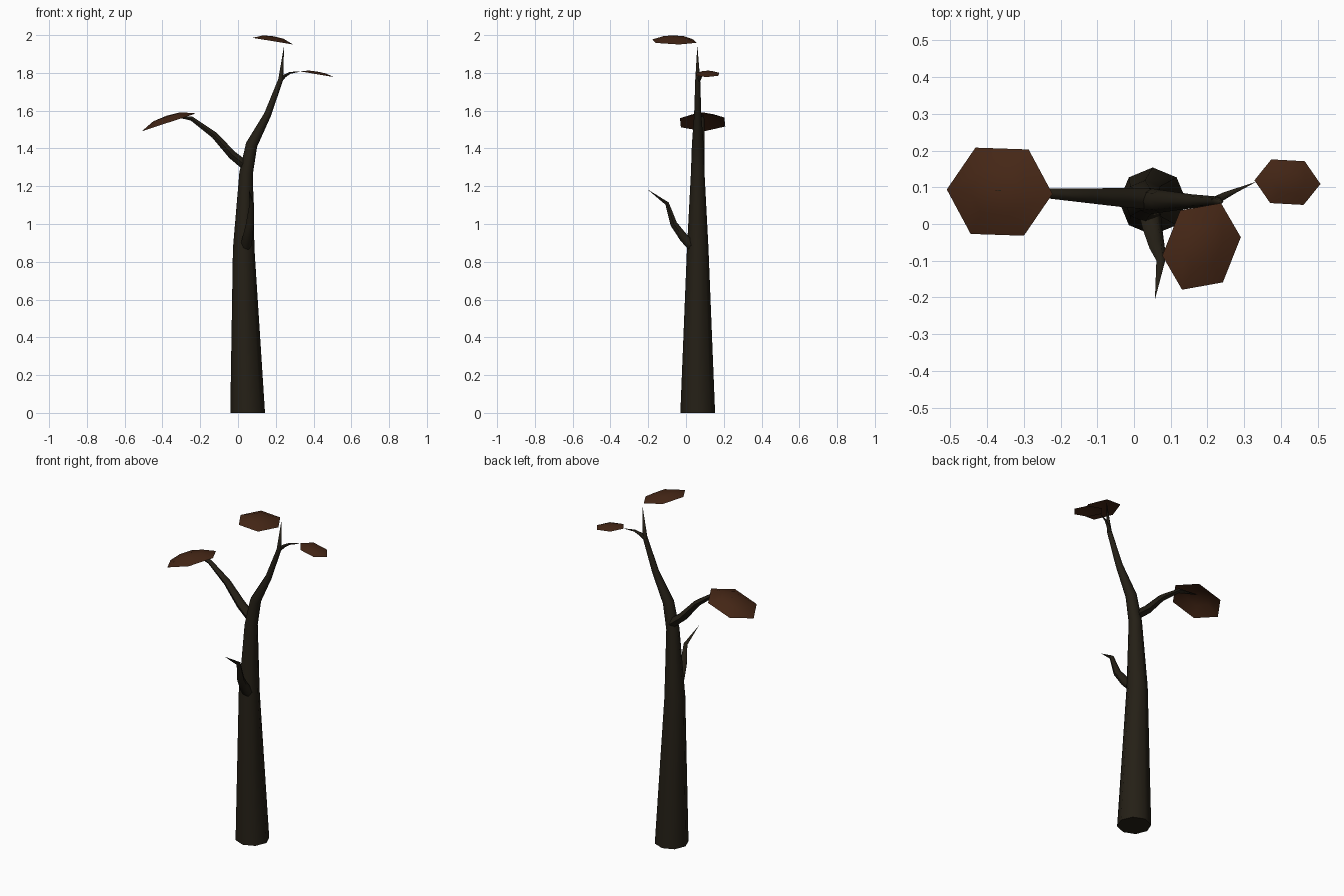
import bpy, bmesh, math
from mathutils import Vector

if "Cube" in bpy.data.objects:
    bpy.data.objects.remove(bpy.data.objects["Cube"])


def material(name, rgb):
    m = bpy.data.materials.new(name)
    m.diffuse_color = (*rgb, 1)
    m.use_nodes = True
    m.node_tree.nodes["Principled BSDF"].inputs["Base Color"].default_value = m.diffuse_color
    return m


bark = material("bark", (0.018, 0.014, 0.008))
foliage = material("foliage", (0.06, 0.02, 0.008))


def finish(name, bm, mat, angle):
    me = bpy.data.meshes.new(name)
    bm.to_mesh(me)
    bm.free()
    me.materials.append(mat)
    ob = bpy.data.objects.new(name, me)
    bpy.context.collection.objects.link(ob)
    bpy.ops.object.select_all(action='DESELECT')
    ob.select_set(True)
    bpy.context.view_layer.objects.active = ob
    bpy.ops.object.shade_smooth_by_angle(angle=math.radians(angle))
    return ob


def limb(name, path, sides, ref, start=None):
    """Tapered tube through (x, y, z, radius) stations, closing to a point."""
    bm = bmesh.new()
    pts = [Vector(p[:3]) for p in path]
    rings = []
    for i, p in enumerate(pts[:-1]):
        t = (pts[i + 1] - p).normalized()
        if i:
            t = (t + (p - pts[i - 1]).normalized()).normalized()
        elif start:
            t = Vector(start)
        u = Vector(ref)
        u = (u - t * u.dot(t)).normalized()
        v = t.cross(u)
        r = path[i][3]
        angles = [math.tau * k / sides for k in range(sides)]
        rings.append([bm.verts.new(p + (u * math.cos(a) + v * math.sin(a)) * r) for a in angles])
    tip = bm.verts.new(pts[-1])
    bm.faces.new(rings[0][::-1])
    for k in range(sides):
        n = (k + 1) % sides
        for a, b in zip(rings, rings[1:]):
            bm.faces.new((a[k], a[n], b[n], b[k]))
        bm.faces.new((rings[-1][k], rings[-1][n], tip))
    return finish(name, bm, bark, 60)


def leaf_pad(name, centre, rim, slope, height):
    """Shallow tilted hexagonal dome from three rim corners (others mirrored through the centre)."""
    bm = bmesh.new()
    c = Vector(centre)
    offs = [Vector((x, y, x * slope)) for x, y in rim]
    offs += [-o for o in offs]
    up = Vector((-slope, 0, 1)).normalized() * height
    outer = [bm.verts.new(c + o) for o in offs]
    inner = [bm.verts.new(c + o * 0.5 + up * 0.85) for o in offs]
    top = bm.verts.new(c + up)
    for k in range(6):
        n = (k + 1) % 6
        bm.faces.new((outer[k], outer[n], inner[n], inner[k]))
        bm.faces.new((inner[k], inner[n], top))
    bmesh.ops.recalc_face_normals(bm, faces=bm.faces)
    if sum(f.normal.z for f in bm.faces) < 0:
        bmesh.ops.reverse_faces(bm, faces=bm.faces)
    return finish(name, bm, foliage, 60)


# Trunk and its branches
limb("trunk", [(0.051, 0.062, 0, 0.092), (0.03, 0.062, 0.87, 0.057), (0.043, 0.062, 1.27, 0.036),
               (0.072, 0.062, 1.42, 0.031), (0.157, 0.062, 1.58, 0.019),
               (0.226, 0.062, 1.765, 0.013), (0.244, 0.06, 1.945, 0)], 8, (0, 1, 0), (0, 0, 1))
limb("left_branch", [(0.045, 0.068, 1.305, 0.029), (-0.03, 0.072, 1.365, 0.026),
                     (-0.125, 0.077, 1.47, 0.02), (-0.245, 0.084, 1.558, 0.013),
                     (-0.378, 0.092, 1.578, 0)], 6, (0, 1, 0))
limb("front_branch", [(0.043, 0.03, 0.885, 0.03), (0.05, -0.01, 0.925, 0.027),
                      (0.063, -0.065, 1.0, 0.021), (0.073, -0.1, 1.108, 0.012),
                      (0.057, -0.206, 1.185, 0)], 6, (1, 0, 0))
limb("right_twig", [(0.22, 0.063, 1.755, 0.012), (0.245, 0.076, 1.782, 0.01),
                    (0.275, 0.09, 1.8, 0.006), (0.335, 0.116, 1.808, 0)], 6, (0, 1, 0))

# Leaf pads
leaf_pad("left_leaf", (-0.366, 0.088, 1.538), [(-0.144, 0.006), (-0.066, 0.12), (0.079, 0.115)], 0.33, 0.037)
leaf_pad("top_leaf", (0.184, -0.061, 1.968), [(-0.107, -0.025), (-0.058, 0.098), (0.053, 0.118)], -0.165, 0.026)
leaf_pad("right_leaf", (0.418, 0.114, 1.793), [(-0.09, 0.005), (-0.044, 0.062), (0.047, 0.057)], -0.17, 0.014)
